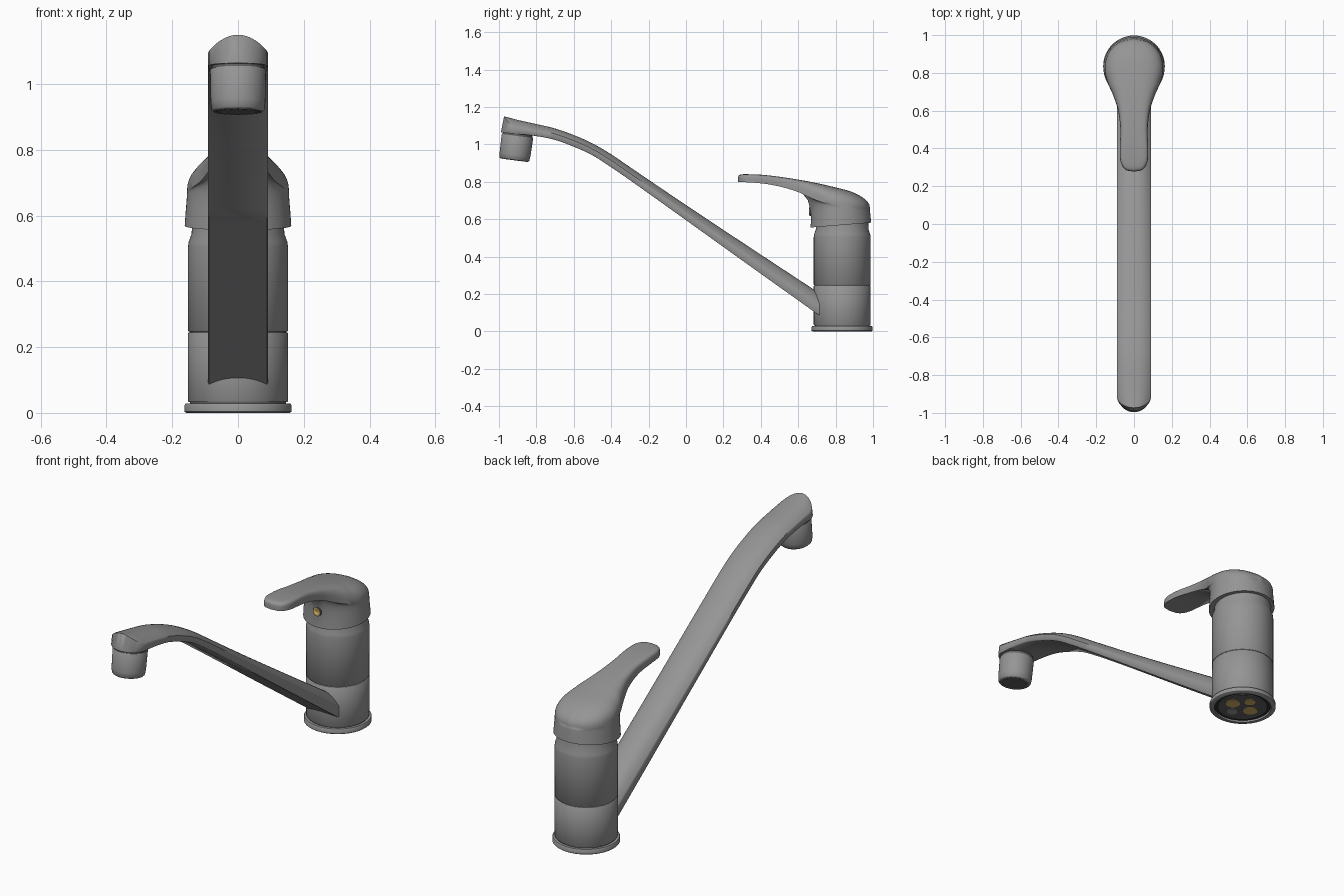
import bpy, bmesh
from math import sin, cos, pi, radians, atan2
from mathutils import Vector, Matrix

cube = bpy.data.objects.get("Cube")
if cube:
    bpy.data.objects.remove(cube, do_unlink=True)


def material(name, colour):
    mat = bpy.data.materials.new(name)
    mat.use_nodes = True
    rgba = (*colour, 1)
    mat.diffuse_color = rgba
    mat.node_tree.nodes["Principled BSDF"].inputs["Base Color"].default_value = rgba
    return mat


metal = material("grey metal", (0.3, 0.3, 0.3))
brass = material("brass", (0.65, 0.44, 0.14))
plastic = material("dark grey plastic", (0.12, 0.12, 0.12))
rubber = material("black rubber", (0.03, 0.03, 0.03))


def loft(name, rings, mat, matrix=None, cap_end=True):
    """Skin closed rings of equal length and close the ends."""
    bm = bmesh.new()
    loops = [[bm.verts.new(p) for p in ring] for ring in rings]
    count = len(loops[0])
    for a, b in zip(loops, loops[1:]):
        for i in range(count):
            j = (i + 1) % count
            bm.faces.new((a[i], a[j], b[j], b[i]))
    bm.faces.new(loops[0][::-1])
    if cap_end:
        bm.faces.new(loops[-1])
    bmesh.ops.remove_doubles(bm, verts=bm.verts[:], dist=0.0001)
    bmesh.ops.recalc_face_normals(bm, faces=bm.faces[:])
    if matrix:
        bm.transform(matrix)
    mesh = bpy.data.meshes.new(name)
    bm.to_mesh(mesh)
    bm.free()
    mesh.shade_smooth()
    mesh.set_sharp_from_angle(angle=radians(50))
    mesh.materials.append(mat)
    obj = bpy.data.objects.new(name, mesh)
    bpy.context.collection.objects.link(obj)


def lathe(name, profile, mat, matrix, sides=64):
    """Turn a (radius, height) profile around the local z axis."""
    turn = [2 * pi * i / sides for i in range(sides)]
    rings = [[(r * cos(t), r * sin(t), z) for t in turn] for r, z in profile]
    loft(name, rings, mat, matrix)


def spline(points, steps=6):
    """Smooth curve through the given points."""
    pts = [Vector(p) for p in points]
    pts = [2 * pts[0] - pts[1]] + pts + [2 * pts[-1] - pts[-2]]
    out = []
    for a, b, c, d in zip(pts, pts[1:], pts[2:], pts[3:]):
        for i in range(steps):
            t = i / steps
            out.append(0.5 * (2 * b + (c - a) * t + (2 * a - 5 * b + 4 * c - d) * t * t
                              + (3 * b - a - 3 * c + d) * t ** 3))
    return out + [pts[-2]]


def curve_lookup(points):
    """Smooth function of y from a few (y, value) pairs."""
    dense = spline(points)

    def value(y):
        if y <= dense[0].x:
            return dense[0].y
        for a, b in zip(dense, dense[1:]):
            if y <= b.x:
                return a.y + (b.y - a.y) * (y - a.x) / (b.x - a.x)
        return dense[-1].y
    return value


# Column: base ring, spout collar and upper body, with narrow seams between
axis = Matrix.Translation((0, 0.835, 0))
lathe("base_ring", [(0.14, 0.012), (0.14, 0), (0.158, 0), (0.163, 0.004), (0.163, 0.023),
                    (0.16, 0.028), (0.12, 0.028)], metal, axis)
lathe("base_seam", [(0.146, 0.02), (0.146, 0.045)], plastic, axis)
lathe("spout_collar", [(0.14, 0.033), (0.15, 0.033), (0.152, 0.036), (0.152, 0.243),
                       (0.15, 0.245), (0.14, 0.245)], metal, axis)
lathe("collar_seam", [(0.148, 0.235), (0.148, 0.26)], metal, axis)
lathe("upper_body", [(0.14, 0.248), (0.15, 0.248), (0.152, 0.25), (0.152, 0.505),
                     (0.15, 0.52), (0.141, 0.545), (0.139, 0.59)], metal, axis)

# Underside plate inside a black gasket, with four pipe connections
lathe("base_gasket", [(0.138, 0.008), (0.138, 0.016)], rubber, axis)
lathe("base_plate", [(0.122, 0.004), (0.122, 0.014)], plastic, axis)
for label, x, y, radius, mat in (("left", 0.062, 0, 0.036, brass), ("right", -0.05, 0, 0.036, brass),
                                 ("back", 0.006, 0.064, 0.027, brass),
                                 ("front", 0.014, -0.062, 0.027, metal)):
    place = axis @ Matrix.Translation((x, y, 0))
    lathe(label + "_pipe_socket", [(radius, 0.001), (radius, 0.012)], mat, place, 32)

# Lever: a round cap flowing into a flat paddle handle
centre, cap_radius = 0.828, 0.162
half = spline([(0, 0.983), (0.08, 0.961), (0.135, 0.905), (0.155, 0.828), (0.142, 0.755),
               (0.11, 0.68), (0.084, 0.6), (0.072, 0.5), (0.075, 0.4), (0.071, 0.33),
               (0.046, 0.288), (0, 0.277)])
outline = half + [Vector((-p.x, p.y)) for p in half[-2:0:-1]]
top_height = curve_lookup([(0.28, 0.842), (0.4, 0.838), (0.5, 0.827), (0.6, 0.812),
                           (0.7, 0.793), (0.8, 0.77), (0.9, 0.745), (0.99, 0.718)])
rim_height = curve_lookup([(0.28, 0.8), (0.4, 0.792), (0.5, 0.775), (0.6, 0.745),
                           (0.7, 0.7), (0.83, 0.665), (0.99, 0.655)])


def cap_point(p, radius):
    angle = atan2(p.y - centre, p.x)
    return Vector((radius * cos(angle), centre + radius * sin(angle)))


skirt = [cap_point(p, cap_radius) for p in outline]
rings = [[(c.x, c.y, 0.556 + 0.08 * (c.y - 0.67)) for c in skirt]]
for s, rise in ((0, 0), (0.02, 0.3), (0.05, 0.5), (0.12, 0.67), (0.23, 0.81), (0.4, 0.92),
                (0.58, 0.965), (0.8, 0.99), (1, 1)):
    ring = []
    for p in outline:
        q = cap_point(p, cap_radius * (0.985 - 0.028 * rise)).lerp(p, s)
        ring.append((q.x, q.y, 0.605 + rise * (rim_height(p.y) - 0.605)))
    rings.append(ring)
steps = 14
for i in range(1, steps + 1):
    a = pi / 2 * i / steps
    ring = []
    for p in outline:
        spine = Vector((0, min(max(p.y, 0.36), centre)))
        power = 2 / (2.7 + 2.8 * min(1, max(0, (0.76 - p.y) / 0.3)))
        k = 0 if i == steps else cos(a) ** power
        q = spine.lerp(p, k)
        low = rim_height(p.y)
        ring.append((q.x, q.y, low + (top_height(q.y) - low) * sin(a) ** power))
    rings.append(ring)
loft("lever", rings, metal, cap_end=False)

# Lever grub screw in its dark hole
facing = Matrix.Translation((0, 0.69, 0.642)) @ Matrix.Rotation(pi / 2, 4, "X")
lathe("screw_hole", [(0.024, 0), (0.024, 0.03)], plastic, facing, 24)
lathe("grub_screw", [(0.02, 0), (0.02, 0.033), (0.01, 0.033), (0.008, 0.031)], brass, facing, 24)

# Spout: crowned section swept along its upper and lower edges, with a rounded tip
edges = [(0.74, 0.187, 0.76, 0.052), (0.36, 0.437, 0.325, 0.362), (0, 0.676, -0.036, 0.621),
         (-0.25, 0.845, -0.28, 0.795), (-0.4, 0.947, -0.43, 0.898), (-0.49, 1, -0.51, 0.947),
         (-0.58, 1.042, -0.6, 0.988), (-0.7, 1.085, -0.71, 1.027),
         (-0.82, 1.113, -0.825, 1.048), (-0.9, 1.131, -0.91, 1.056)]
upper = spline([e[:2] for e in edges], 5)
lower = spline([e[2:] for e in edges], 5)
stations = [(u, b, 1) for u, b in zip(upper, lower)]
for degrees in (15, 30, 45, 60, 72, 81, 87):
    a = radians(degrees)
    stations.append((Vector((-0.9 - 0.073 * sin(a), 1.131 + 0.019 * sin(a))),
                     Vector((-0.91 - 0.08 * sin(a), 1.056 + 0.008 * sin(a))), cos(a)))
rings = []
for u, b, scale in stations:
    width = 0.091 * scale
    ring = []
    for i in range(21):
        side = sin(pi / 2 * (i / 10 - 1))
        q = u.lerp(b, 0.48 * scale * scale * abs(side) ** 2.7)
        ring.append((width * side, q.x, q.y))
    for x, lift in ((1, 0.05), (0.97, 0), (-0.97, 0), (-1, 0.05)):
        q = b.lerp(u, lift)
        ring.append((width * x, q.x, q.y))
    rings.append(ring)
loft("spout", rings, metal)

# Aerator nozzle under the tip, with a slotted rim around a dark mesh
nozzle = Matrix.Translation((0, -0.918, 0.916)) @ Matrix.Rotation(-0.13, 4, "X")
lathe("aerator", [(0.06, 0.004), (0.062, 0), (0.074, 0), (0.08, 0.006), (0.083, 0.03),
                  (0.085, 0.127), (0.083, 0.13), (0.07, 0.13)], metal, nozzle)
lathe("aerator_seam", [(0.08, 0.12), (0.08, 0.15)], plastic, nozzle)
lathe("aerator_mesh", [(0.06, 0), (0.06, 0.01)], plastic, nozzle)
for i in range(20):
    slot = nozzle @ Matrix.Rotation(2 * pi * i / 20, 4, "Z") @ Matrix.Translation((0.068, 0, 0))
    lathe("aerator_slot", [(0.005, -0.001), (0.005, 0.004)], plastic, slot, 4)
